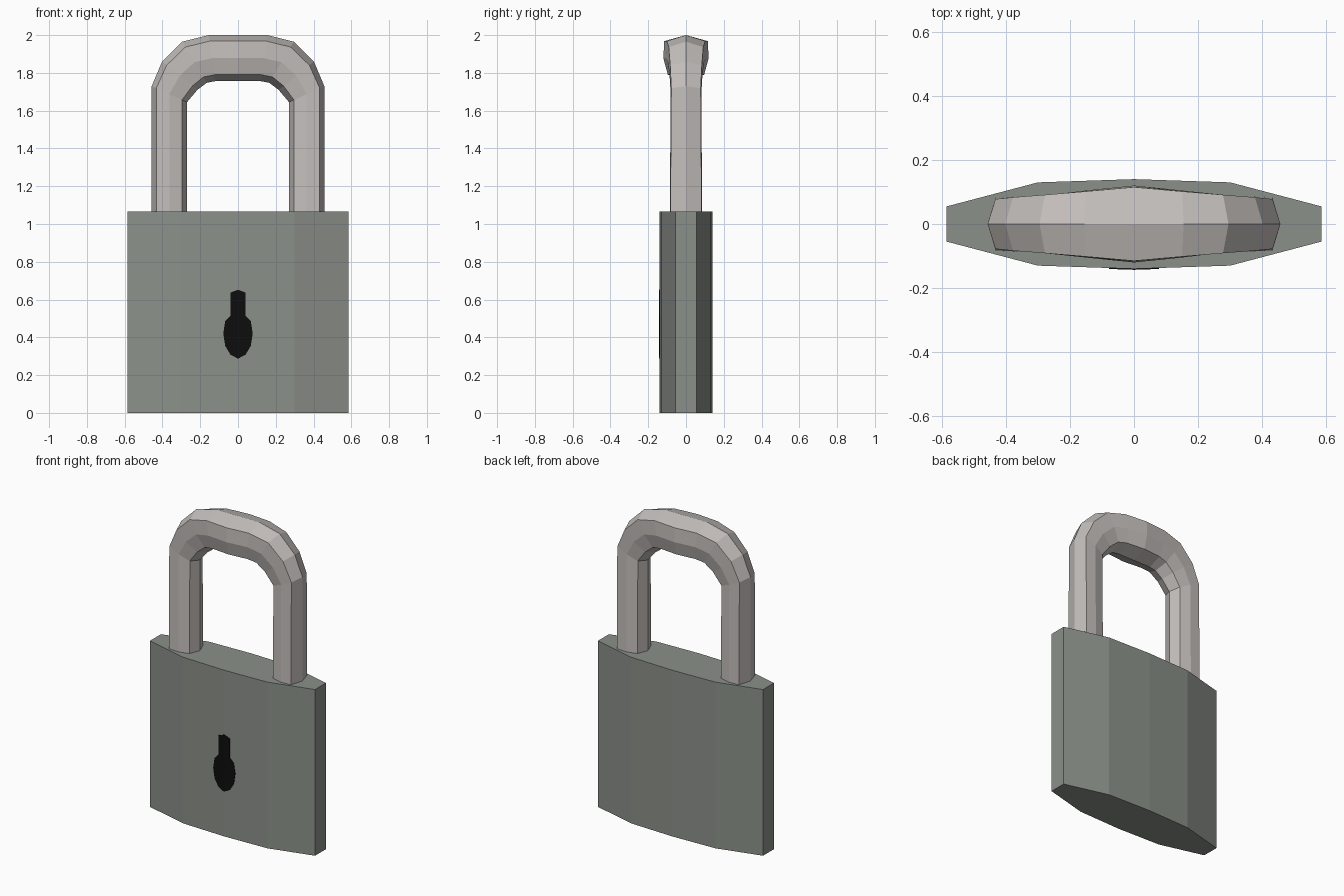
import bpy, bmesh

if "Cube" in bpy.data.objects:
    bpy.data.objects.remove(bpy.data.objects["Cube"])


def material(name, rgb):
    m = bpy.data.materials.new(name)
    m.diffuse_color = (*rgb, 1)
    m.use_nodes = True
    m.node_tree.nodes["Principled BSDF"].inputs["Base Color"].default_value = m.diffuse_color
    return m


def loft(name, rings, mat):
    """Skin a list of equal-sized closed rings and cap both ends."""
    bm = bmesh.new()
    loops = [[bm.verts.new(p) for p in ring] for ring in rings]
    for a, b in zip(loops, loops[1:]):
        n = len(a)
        for i in range(n):
            j = (i + 1) % n
            bm.faces.new((a[i], a[j], b[j], b[i]))
    bm.faces.new(loops[0])
    bm.faces.new(loops[-1])
    bmesh.ops.recalc_face_normals(bm, faces=bm.faces)
    me = bpy.data.meshes.new(name)
    bm.to_mesh(me)
    bm.free()
    ob = bpy.data.objects.new(name, me)
    bpy.context.collection.objects.link(ob)
    me.materials.append(mat)
    return ob


body_mat = material("body_grey", (0.26, 0.28, 0.25))
steel = material("shackle_steel", (0.55, 0.52, 0.50))
black = material("keyhole_black", (0.004, 0.004, 0.004))

# Body: ten-sided bulging plan, extruded upwards
front = [(-0.585, -0.055), (-0.3, -0.13), (0, -0.14), (0.3, -0.13), (0.585, -0.055)]
plan = front + [(-x, -y) for x, y in front]
loft("lock_body", [[(x, y, z) for x, y in plan] for z in (0, 1.065)], body_mat)

# Shackle: octagonal section swept along outer/inner outlines, widest at the crown
# each station: outer x, outer z, inner x, inner z, half thickness
half = [
    (0.457, 1.04, 0.27, 1.04, 0.086),
    (0.457, 1.73, 0.27, 1.645, 0.081),
    (0.402, 1.86, 0.215, 1.71, 0.087),
    (0.295, 1.965, 0.165, 1.748, 0.095),
    (0.155, 2.0, 0.12, 1.756, 0.106),
]
path = half + [(0, 2.0, 0, 1.756, 0.12)] + [
    (-ox, oz, -ix, iz, w) for ox, oz, ix, iz, w in reversed(half)]
side = [(0.13, 0.96), (0.5, 1.0), (0.86, 0.8)]
section = [(0, 0)] + side + [(1, 0)] + [(t, -s) for t, s in reversed(side)]
rings = [[(ox + (ix - ox) * t, w * s, oz + (iz - oz) * t) for t, s in section]
         for ox, oz, ix, iz, w in path]
loft("shackle", rings, steel)

# Keyhole: thin mirrored half-outline lying on the front face
outline = [(0, 0.287), (0.04, 0.308), (0.068, 0.355), (0.078, 0.42), (0.068, 0.485),
           (0.04, 0.515), (0.04, 0.637), (0, 0.652)]
for sx, label in ((1, "right"), (-1, "left")):
    loft("keyhole_" + label,
         [[(sx * x, -0.14 + x / 30 + d, z) for x, z in outline] for d in (-0.003, 0.002)],
         black)
